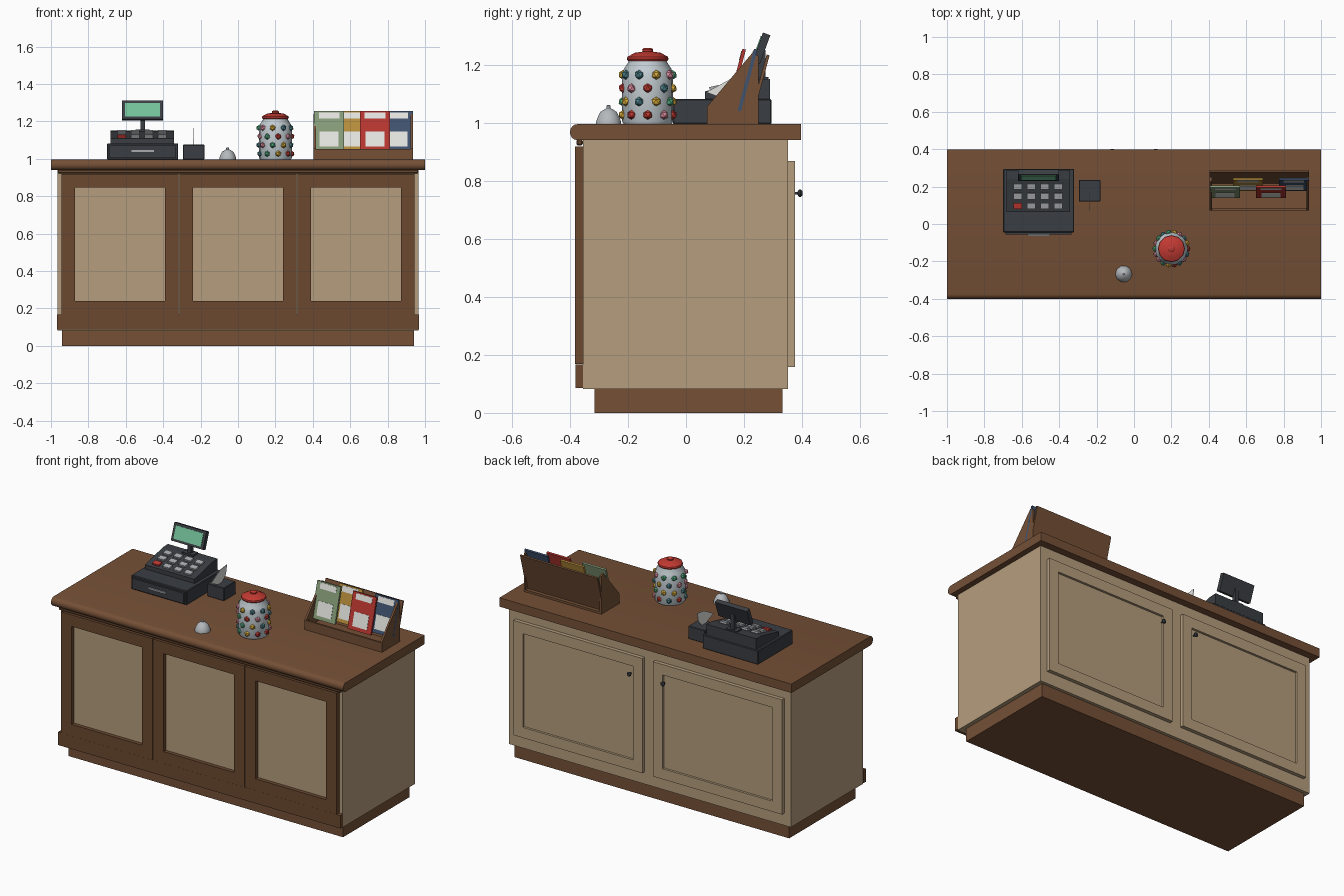
import bpy, bmesh, math, random
from mathutils import Matrix, Vector

if "Cube" in bpy.data.objects:
    bpy.data.objects.remove(bpy.data.objects["Cube"])

random.seed(4)


def mat(name, hexcode):
    m = bpy.data.materials.new(name)
    c = [int(hexcode[i:i + 2], 16) / 255 for i in (0, 2, 4)]
    m.diffuse_color = [((v + 0.055) / 1.055) ** 2.4 for v in c] + [1]
    m.use_nodes = True
    m.node_tree.nodes["Principled BSDF"].inputs["Base Color"].default_value = m.diffuse_color
    return m


WOOD, DARK = mat("wood", "75502F".replace("2F", "36")), mat("dark_wood", "6B4930")
TAN, BLACK = mat("tan_panel", "B59D7D"), mat("charcoal", "3A3D42")
GREY, STEEL = mat("key_grey", "A8ABAE"), mat("steel", "B4B8BC")
RED, GREEN = mat("red", "C23A32"), mat("green", "4FA67C")
PINK, YELLOW, TEAL = mat("pink", "D98A9C"), mat("yellow", "D9AE3C"), mat("teal", "4A7F88")
GLASS, SCREEN, PAPER = mat("glass", "C3CDD2"), mat("screen", "74C39B"), mat("paper", "E4E4E0")
PACKETS = [mat("sage", "869C78"), mat("ochre", "B88E3C"), mat("crimson", "B8362F"), mat("navy", "40536F")]


def finish(name, bm, m, smooth=False):
    bmesh.ops.recalc_face_normals(bm, faces=bm.faces)
    me = bpy.data.meshes.new(name)
    bm.to_mesh(me)
    bm.free()
    ob = bpy.data.objects.new(name, me)
    bpy.context.collection.objects.link(ob)
    me.materials.append(m)
    if smooth:
        bpy.ops.object.select_all(action='DESELECT')
        ob.select_set(True)
        bpy.context.view_layer.objects.active = ob
        bpy.ops.object.shade_smooth_by_angle(angle=math.radians(40))
    return ob


def add_box(bm, x0, x1, y0, y1, z0, z1):
    M = Matrix.Translation(((x0 + x1) / 2, (y0 + y1) / 2, (z0 + z1) / 2))
    bmesh.ops.create_cube(bm, size=1, matrix=M @ Matrix.Diagonal((x1 - x0, y1 - y0, z1 - z0, 1)))


def box(name, m, *dims, bevel=0):
    bm = bmesh.new()
    add_box(bm, *dims)
    if bevel:
        bmesh.ops.bevel(bm, geom=bm.edges[:], offset=bevel, segments=1, affect='EDGES')
    return finish(name, bm, m)


def tilted(name, m, centre, size, angle, offset=(0, 0, 0)):
    """Box leaning back about x; offset is in the leaning frame."""
    bm = bmesh.new()
    M = Matrix.Translation(centre) @ Matrix.Rotation(-angle, 4, 'X') @ Matrix.Translation(offset)
    bmesh.ops.create_cube(bm, size=1, matrix=M @ Matrix.Diagonal((*size, 1)))
    return finish(name, bm, m)


def extrude_x(name, m, pts, x0, x1, smooth=False):
    """Side profile of (y, z) points pulled from x0 to x1."""
    bm = bmesh.new()
    f = bm.faces.new([bm.verts.new((x0, y, z)) for y, z in pts])
    r = bmesh.ops.extrude_face_region(bm, geom=[f])
    bmesh.ops.translate(bm, vec=(x1 - x0, 0, 0), verts=[v for v in r['geom'] if isinstance(v, bmesh.types.BMVert)])
    return finish(name, bm, m, smooth)


def lathe(name, m, profile, loc, n, matrix=Matrix(), smooth=True):
    bm = bmesh.new()
    rings = [[bm.verts.new((r * math.cos(2 * math.pi * i / n), r * math.sin(2 * math.pi * i / n), z))
              for i in range(n)] for r, z in profile]
    for a, b in zip(rings, rings[1:]):
        for i in range(n):
            j = (i + 1) % n
            bm.faces.new((a[i], a[j], b[j], b[i]))
    bm.faces.new(rings[0])
    bm.faces.new(rings[-1])
    bm.transform(Matrix.Translation(loc) @ matrix)
    return finish(name, bm, m, smooth)


def frame(name, m, x0, x1, z0, z1, y0, y1, w):
    bm = bmesh.new()
    add_box(bm, x0, x0 + w, y0, y1, z0, z1)
    add_box(bm, x1 - w, x1, y0, y1, z0, z1)
    add_box(bm, x0 + w, x1 - w, y0, y1, z0, z0 + w)
    add_box(bm, x0 + w, x1 - w, y0, y1, z1 - w, z1)
    return finish(name, bm, m)


# counter carcass, plinth and worktop with a rounded front nose
box("plinth", WOOD, -0.94, 0.94, -0.315, 0.333, 0, 0.082)
box("cabinet_body", TAN, -0.965, 0.965, -0.355, 0.352, 0.082, 0.942)
nose = [(-0.375 + 0.025 * math.cos(a), 0.9675 + 0.0275 * math.sin(a))
        for a in [math.pi / 2 + math.pi * i / 8 for i in range(9)]]
extrude_x("worktop", WOOD, nose + [(0.397, 0.94), (0.397, 0.995)], -1, 1, True)
box("base_trim", DARK, -0.967, 0.967, -0.38, -0.355, 0.086, 0.166)
box("top_moulding", DARK, -0.965, 0.965, -0.378, -0.355, 0.922, 0.942, bevel=0.005)

# three framed front panels
for i in range(3):
    cx = (i - 1) * 0.63
    frame(f"front_frame_{i}", DARK, cx - 0.313, cx + 0.313, 0.168, 0.918, -0.383, -0.355, 0.072)
    box(f"front_panel_{i}", TAN, cx - 0.242, cx + 0.242, -0.36, -0.35, 0.238, 0.848)

# two back doors with knobs
for s, side in ((-1, "left"), (1, "right")):
    a, b = sorted((s * 0.037, s * 0.92))
    frame(f"door_frame_{side}", TAN, a, b, 0.158, 0.868, 0.352, 0.375, 0.065)
    box(f"door_panel_{side}", TAN, a + 0.06, b - 0.06, 0.35, 0.361, 0.218, 0.808)
    lathe(f"door_knob_{side}", BLACK, [(0.005, 0), (0.005, 0.01), (0.013, 0.015), (0.014, 0.021), (0.008, 0.027)],
          (s * 0.115, 0.374, 0.757), 10, Matrix.Rotation(-math.pi / 2, 4, 'X'))

# cash register: drawer base, sloped keypad, keys
box("register_base", BLACK, -0.70, -0.32, -0.045, 0.295, 0.995, 1.082, bevel=0.004)
box("register_drawer", BLACK, -0.687, -0.333, -0.056, -0.04, 1.005, 1.07)
box("drawer_handle", GREY, -0.57, -0.45, -0.064, -0.054, 1.035, 1.046)
extrude_x("register_keypad", BLACK, [(0.065, 1.08), (0.065, 1.108), (0.24, 1.148), (0.29, 1.15), (0.29, 1.08)],
          -0.683, -0.343)
slope = math.atan2(0.04, 0.175)
for r in range(3):
    for c in range(4):
        y = 0.097 + r * 0.052
        tilted(f"key_{r}_{c}", RED if r == c == 0 else GREY,
               (-0.621 + c * 0.072, y, 1.108 + (y - 0.065) * 0.2286 + 0.004),
               (0.045, 0.032, 0.014), -slope)

# register customer display
box("display_foot", BLACK, -0.548, -0.472, 0.235, 0.285, 1.145, 1.157)
box("display_pole", BLACK, -0.522, -0.498, 0.25, 0.274, 1.15, 1.25)
tilt = math.radians(20)
tilted("display_housing", BLACK, (-0.511, 0.26, 1.257), (0.22, 0.027, 0.105), tilt)
tilted("display_screen", SCREEN, (-0.511, 0.26, 1.257), (0.188, 0.006, 0.077), tilt, (0, -0.0135, 0))

# receipt printer with a paper slip
box("receipt_printer", BLACK, -0.295, -0.18, 0.12, 0.235, 0.995, 1.075, bevel=0.003)
extrude_x("paper_slip", PAPER, [(0.07, 1.105), (0.165, 1.157), (0.23, 1.165), (0.22, 1.11), (0.18, 1.07),
                                (0.15, 1.07), (0.11, 1.09)], -0.239, -0.236)

# service bell
lathe("bell", STEEL, [(0.045, 0), (0.045, 0.008), (0.041, 0.02), (0.03, 0.042), (0.012, 0.053),
                      (0.008, 0.055), (0.008, 0.062), (0.004, 0.066)], (-0.055, -0.267, 0.995), 10)

# sweet jar, lid and sweets
JAR = Vector((0.2, -0.132, 0.995))
lathe("jar", GLASS, [(0.082, 0), (0.088, 0.01), (0.088, 0.165), (0.082, 0.19), (0.066, 0.215), (0.066, 0.225)], JAR, 16)
lathe("jar_lid", RED, [(0.068, 0.218), (0.072, 0.224), (0.07, 0.232), (0.045, 0.246), (0.018, 0.25),
                       (0.019, 0.258), (0.012, 0.263)], JAR, 12)
colours = [RED, GREEN, YELLOW, PINK, TEAL]
for r in range(4):
    for k in range(9):
        a = 2 * math.pi * (k + 0.5 * (r % 2)) / 9
        bm = bmesh.new()
        spot = JAR + Vector((0.086 * math.cos(a), 0.086 * math.sin(a), 0.032 + 0.046 * r))
        bmesh.ops.create_icosphere(bm, subdivisions=1, radius=0.017, matrix=Matrix.Translation(spot)
                                   @ Matrix.Rotation(random.uniform(0, 3), 4, 'Z'))
        finish(f"sweet_{r}_{k}", bm, random.choice(colours))

# leaflet rack
X0, X1 = 0.405, 0.935
side = [(0.072, 0.995), (0.072, 1.055), (0.228, 1.24), (0.25, 1.23), (0.25, 0.995)]
extrude_x("rack_side_left", WOOD, side, X0, X0 + 0.012)
extrude_x("rack_side_right", WOOD, side, X1 - 0.012, X1)
box("rack_floor", WOOD, X0, X1, 0.075, 0.25, 0.995, 1.008)
box("rack_front_lip", WOOD, X0, X1, 0.072, 0.084, 0.995, 1.053)
extrude_x("rack_back", WOOD, [(0.213, 0.997), (0.278, 1.235), (0.288, 1.232), (0.224, 0.997)], X0, X1)

# seed packets, alternately in the front and back row
lean = math.radians(15)
for i, m in enumerate(PACKETS):
    c = (0.487 + i * 0.1227, 0.172 + 0.04 * (i % 2), 1.147)
    tilted(f"packet_{i}", m, c, (0.16, 0.012, 0.22), lean)
    tilted(f"packet_label_{i}", PAPER, c, (0.1, 0.004, 0.085), lean, (0, -0.006, -0.045))
    tilted(f"packet_header_{i}", PAPER, c, (0.11, 0.004, 0.035), lean, (0, -0.006, 0.085))
